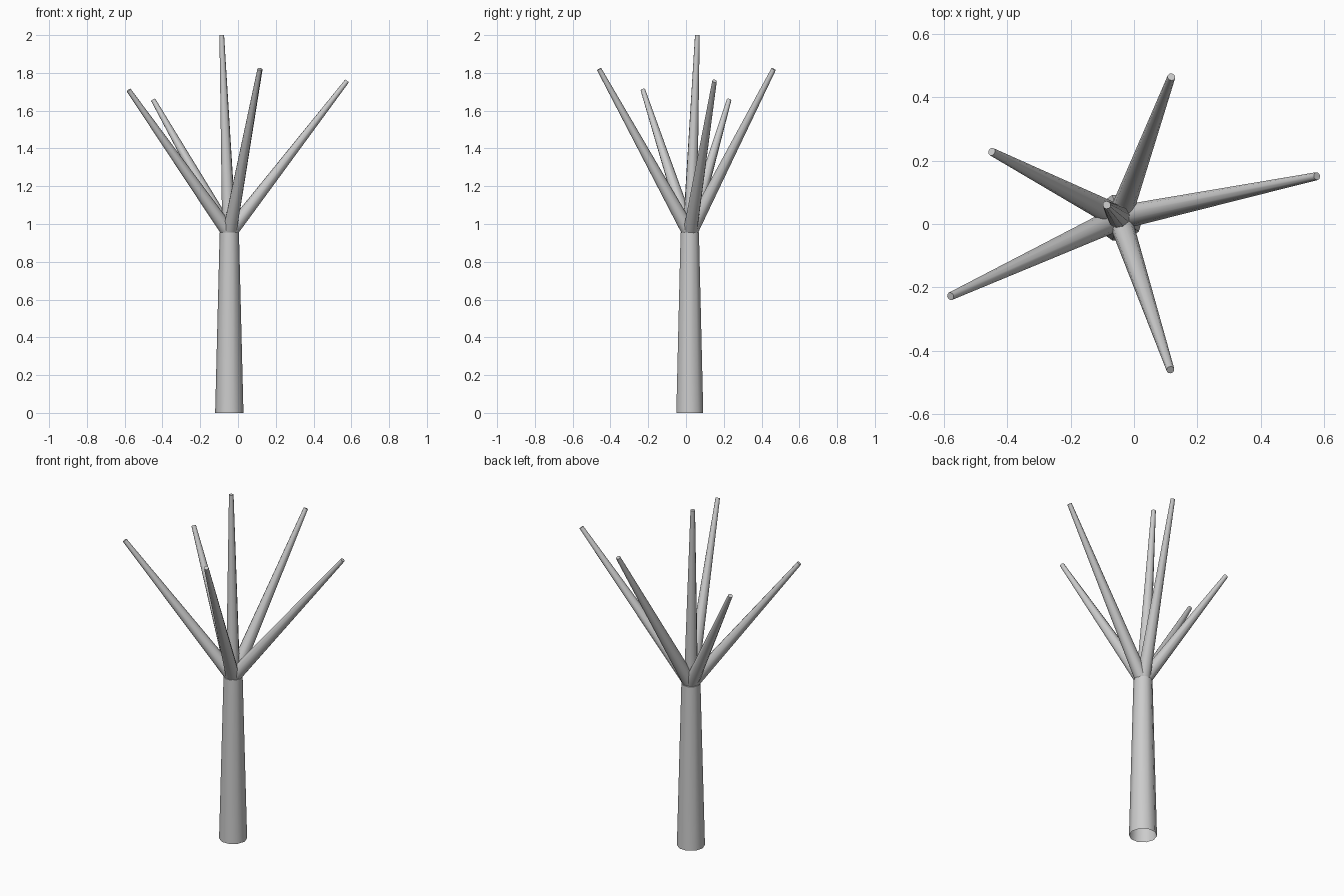
import bpy, bmesh, math
from mathutils import Vector

if "Cube" in bpy.data.objects:
    bpy.data.objects.remove(bpy.data.objects["Cube"])

SIDES = 10
grey = bpy.data.materials.new("light_grey_bark")
grey.diffuse_color = (0.6, 0.6, 0.6, 1)
grey.use_nodes = True
grey.node_tree.nodes["Principled BSDF"].inputs["Base Color"].default_value = grey.diffuse_color


def limb(name, start, end, r0, r1):
    """Tapered tube from start to end, open at the start and capped at the end."""
    start, end = Vector(start), Vector(end)
    turn = (end - start).to_track_quat('Z', 'Y')
    bm = bmesh.new()
    rings = []
    for centre, r in ((start, r0), (end, r1)):
        rings.append([bm.verts.new(centre + turn @ Vector((
            r * math.cos(math.tau * i / SIDES), r * math.sin(math.tau * i / SIDES), 0)))
            for i in range(SIDES)])
    low, high = rings
    for i in range(SIDES):
        j = (i + 1) % SIDES
        bm.faces.new((low[i], low[j], high[j], high[i])).smooth = True
    bm.faces.new(high)
    for e in bm.edges:
        if len(e.link_faces) == 2 and e.calc_face_angle() > math.radians(50):
            e.smooth = False
    mesh = bpy.data.meshes.new(name)
    bm.to_mesh(mesh)
    bm.free()
    mesh.materials.append(grey)
    obj = bpy.data.objects.new(name, mesh)
    bpy.context.collection.objects.link(obj)


# Trunk, hollow at the foot
limb("trunk", (-0.046, 0.02, 0), (-0.046, 0.02, 0.955), 0.075, 0.051)

# Branches fanning out from the top of the trunk
fork = (-0.046, 0.02, 0.95)
tips = {
    "branch_right": (0.577, 0.151, 1.757),
    "branch_back": (0.118, 0.464, 1.82),
    "branch_back_left": (-0.449, 0.228, 1.657),
    "branch_front_left": (-0.579, -0.228, 1.709),
    "branch_front": (0.115, -0.46, 1.82),
    "branch_top": (-0.086, 0.06, 2.0),
}
for name, tip in tips.items():
    limb(name, fork, tip, 0.038, 0.0125)
